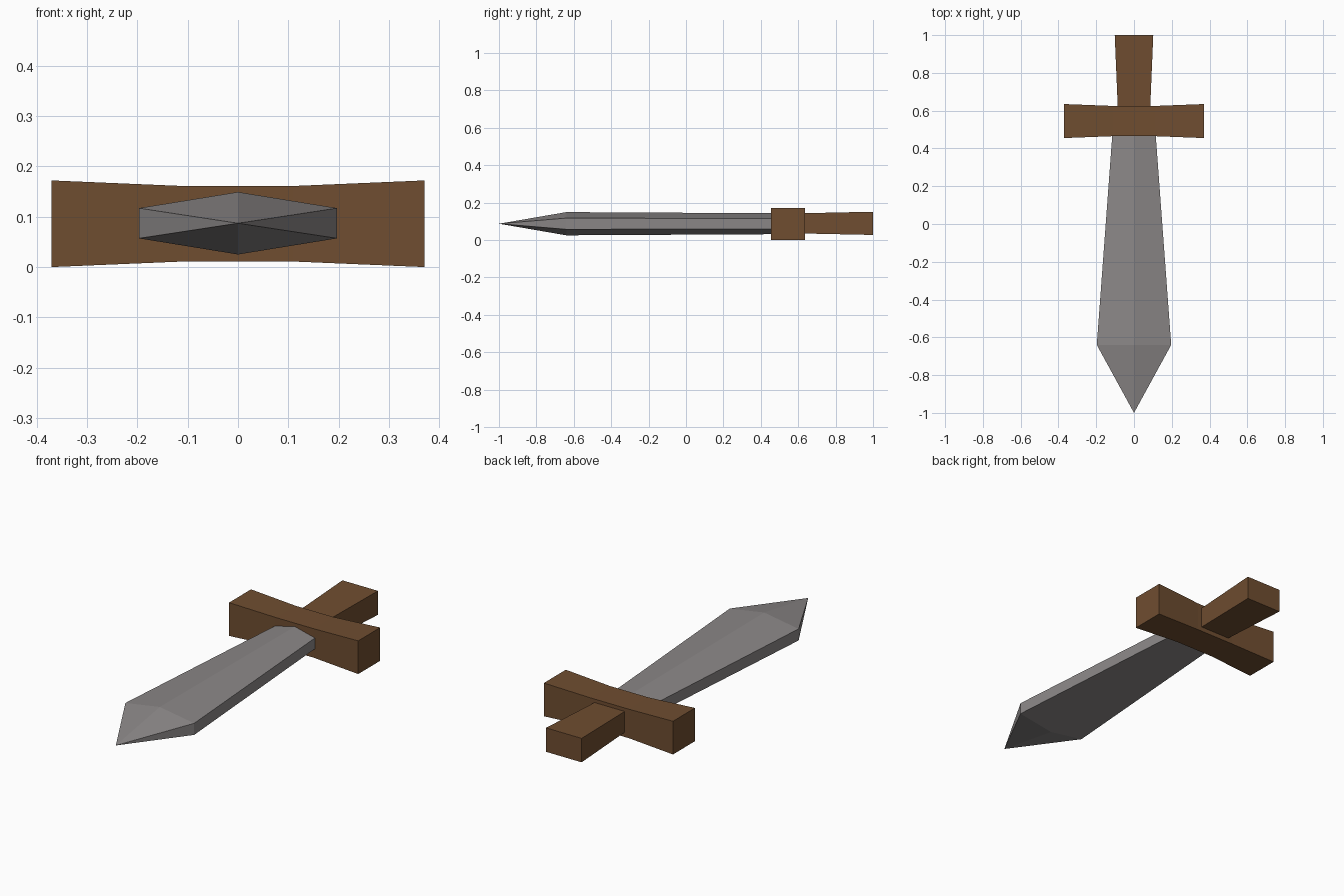
import bpy
import bmesh

cube = bpy.data.objects.get("Cube")
if cube:
    bpy.data.objects.remove(cube, do_unlink=True)

MID_Z = 0.087


def make_material(name, colour):
    mat = bpy.data.materials.new(name)
    mat.use_nodes = True
    mat.diffuse_color = colour
    bsdf = mat.node_tree.nodes["Principled BSDF"]
    bsdf.inputs["Base Color"].default_value = colour
    bsdf.inputs["Roughness"].default_value = 0.8
    return mat


wood = make_material("brown wood", (0.16, 0.075, 0.03, 1))
steel = make_material("grey steel", (0.26, 0.245, 0.245, 1))


def loft(name, rings, mat, tip=None):
    """Skin matching rings of points, closing the ends with a cap or a tip."""
    bm = bmesh.new()
    loops = [[bm.verts.new(p) for p in ring] for ring in rings]
    n = len(loops[0])
    for a, b in zip(loops, loops[1:]):
        for i in range(n):
            j = (i + 1) % n
            bm.faces.new((a[i], a[j], b[j], b[i]))
    bm.faces.new(loops[0])
    if tip:
        point = bm.verts.new(tip)
        for i in range(n):
            bm.faces.new((loops[-1][i], loops[-1][(i + 1) % n], point))
    else:
        bm.faces.new(loops[-1])
    bmesh.ops.recalc_face_normals(bm, faces=bm.faces)
    mesh = bpy.data.meshes.new(name)
    bm.to_mesh(mesh)
    bm.free()
    mesh.materials.append(mat)
    obj = bpy.data.objects.new(name, mesh)
    bpy.context.collection.objects.link(obj)
    return obj


def blade_ring(y, w, edge, ridge):
    # flattened hexagon with a central ridge and blunt edges
    return [(x, y, MID_Z + z) for x, z in
            ((w, -edge), (w, edge), (0, ridge), (-w, edge), (-w, -edge), (0, -ridge))]


CORNERS = ((-1, -1), (1, -1), (1, 1), (-1, 1))


def guard_ring(x, hy, hz):
    return [(x, 0.545 + a * hy, MID_Z - 0.001 + b * hz) for a, b in CORNERS]


def grip_ring(y, hx, hz):
    return [(a * hx, y, MID_Z + 0.002 + b * hz) for a, b in CORNERS]


# Blade, widening toward the pointed tip
loft("blade", [blade_ring(0.47, 0.115, 0.028, 0.056),
               blade_ring(-0.64, 0.197, 0.03, 0.062)], steel, tip=(0, -1, MID_Z))

# Crossguard, flared toward both ends
loft("crossguard", [guard_ring(-0.37, 0.09, 0.086), guard_ring(-0.11, 0.08, 0.075),
                    guard_ring(0.11, 0.08, 0.075), guard_ring(0.37, 0.09, 0.086)], wood)

# Grip, flared toward the pommel end
loft("grip", [grip_ring(0.62, 0.086, 0.054), grip_ring(1.0, 0.102, 0.062)], wood)
